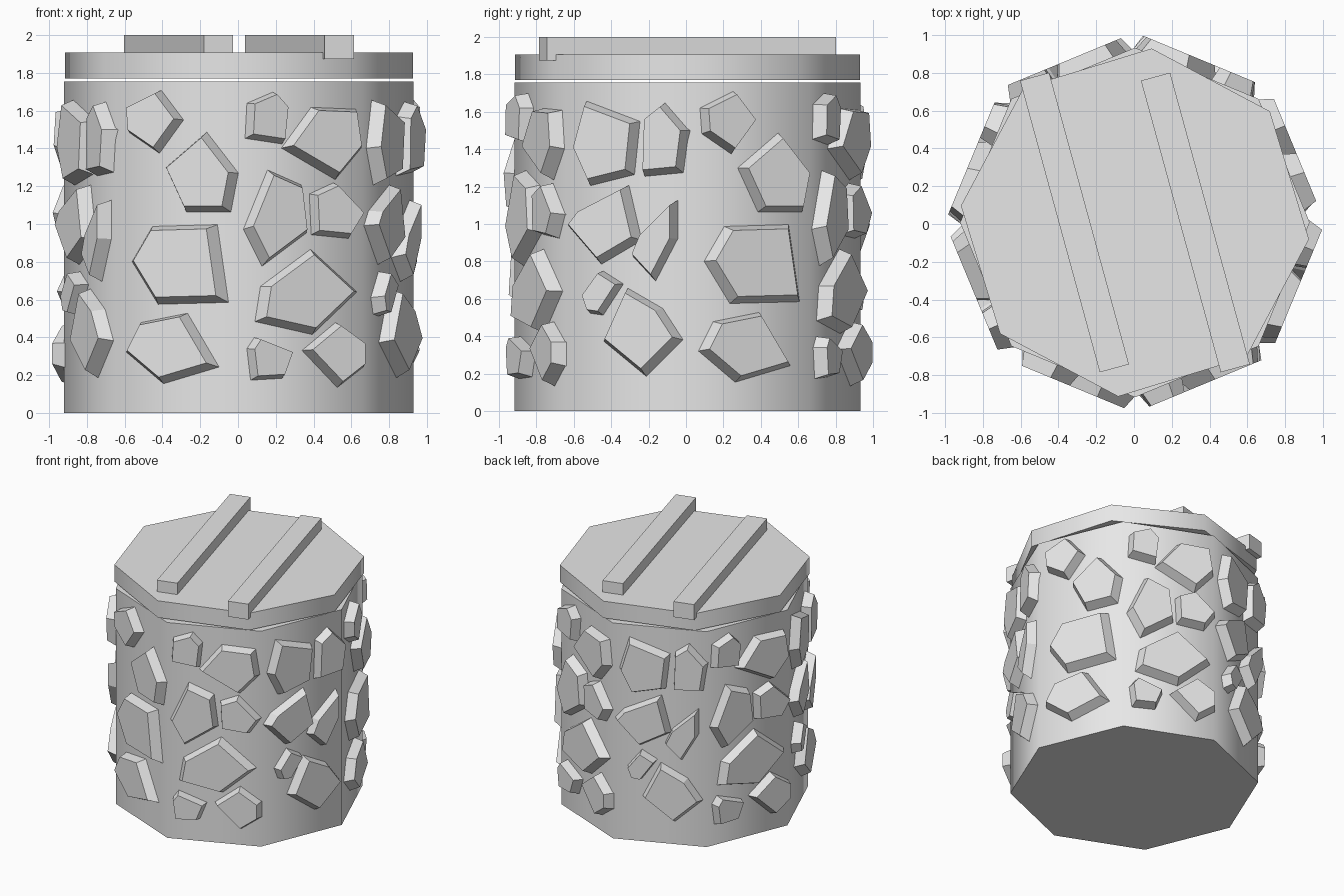
import bpy
import bmesh
from math import radians, cos, pi
from mathutils import Vector

if "Cube" in bpy.data.objects:
    bpy.data.objects.remove(bpy.data.objects["Cube"], do_unlink=True)

SIDES = 8
RADIUS = 0.925
STEP = 2 * pi / SIDES
APOTHEM = RADIUS * cos(STEP / 2)
CENTRE = Vector((0.005, 0.008, 0))

stone_grey = bpy.data.materials.new("pale_stone_grey")
stone_grey.use_nodes = True
GREY = (0.8, 0.8, 0.8, 1)
stone_grey.diffuse_color = GREY
stone_grey.node_tree.nodes["Principled BSDF"].inputs["Base Color"].default_value = GREY


def drum(name, bottom, top, turn):
    """Eight-sided drum with smooth sides and sharp rims."""
    bpy.ops.mesh.primitive_cylinder_add(
        vertices=SIDES, radius=RADIUS, depth=top - bottom,
        location=CENTRE + Vector((0, 0, (bottom + top) / 2)),
        rotation=(0, 0, turn))
    obj = bpy.context.object
    obj.name = name
    obj.data.materials.append(stone_grey)
    bpy.ops.object.shade_smooth_by_angle(angle=radians(60))
    return obj


def plank(name, x):
    """Batten laid across the lid, hanging slightly over its edge."""
    bpy.ops.mesh.primitive_cube_add(
        size=1, location=CENTRE + Vector((x, 0, 1.937)),
        rotation=(0, 0, radians(15.3)))
    obj = bpy.context.object
    obj.name = name
    obj.scale = (0.16, 1.6, 0.126)
    obj.data.materials.append(stone_grey)


def stone_mesh(name, outline, depth=0.075, sink=0.01, taper=0.84):
    """Chipped stone: a flat outline on the wall, tapering outwards."""
    bm = bmesh.new()
    mid = sum((Vector(p) for p in outline), Vector((0, 0))) / len(outline)
    base, front = [], []
    for p in outline:
        inner = mid + (Vector(p) - mid) * taper + Vector((0, 0.008))
        base.append(bm.verts.new((p[0], -APOTHEM + sink, p[1])))
        front.append(bm.verts.new((inner.x, -APOTHEM - depth, inner.y)))
    bm.faces.new(base)
    bm.faces.new(front)
    for i in range(len(base)):
        j = (i + 1) % len(base)
        bm.faces.new((base[i], base[j], front[j], front[i]))
    bmesh.ops.recalc_face_normals(bm, faces=bm.faces)
    mesh = bpy.data.meshes.new(name)
    bm.to_mesh(mesh)
    bm.free()
    mesh.materials.append(stone_grey)
    return mesh


# Body, lid and battens
drum("well_wall", 0, 1.755, 0)
drum("lid", 1.77, 1.907, radians(-5.5))
plank("lid_batten_left", 0.32)
plank("lid_batten_right", -0.32)

# Stone outlines on three neighbouring wall panels (across, height)
panel_a = [
    [(-.59, 1.62), (-.41, 1.71), (-.29, 1.55), (-.42, 1.37), (-.58, 1.48)],
    [(-.17, 1.49), (-.39, 1.3), (-.28, 1.06), (-.04, 1.06), (0, 1.27)],
    [(-.46, .99), (-.11, 1), (-.05, .58), (-.43, .57), (-.57, .8)],
    [(-.52, .48), (-.27, .53), (-.1, .24), (-.4, .15), (-.6, .32)],
]
panel_b = [
    [(.04, 1.64), (.18, 1.7), (.25, 1.62), (.23, 1.42), (.03, 1.45)],
    [(.38, 1.62), (.62, 1.61), (.65, 1.4), (.51, 1.23), (.22, 1.4)],
    [(.15, 1.29), (.33, 1.21), (.36, .95), (.12, .77), (.02, .97)],
    [(.5, 1.22), (.66, 1.05), (.58, .92), (.38, .94), (.37, 1.16)],
    [(.38, .87), (.63, .64), (.39, .41), (.08, .48), (.11, .67)],
    [(.08, .4), (.28, .32), (.23, .18), (.06, .17), (.04, .34)],
    [(.51, .48), (.66, .37), (.66, .24), (.52, .13), (.33, .33)],
]
panel_c = [
    [(-.54, 1.66), (-.25, 1.55), (-.28, 1.26), (-.52, 1.2), (-.61, 1.4)],
    [(-.12, 1.65), (.01, 1.5), (-.02, 1.27), (-.23, 1.25), (-.22, 1.57)],
    [(-.31, 1.21), (-.24, .91), (-.46, .78), (-.64, .99), (-.58, 1.07)],
    [(-.05, 1.13), (-.05, .92), (-.17, .69), (-.29, .82), (-.24, .94)],
    [(-.45, .75), (-.34, .68), (-.45, .51), (-.52, .52), (-.55, .61)],
    [(-.32, .66), (-.13, .55), (-.02, .38), (-.22, .18), (-.45, .37)],
]

# Each panel repeats around the wall: panel, sideways centre, panel slots
half = RADIUS * cos(pi / 4) / 2
layout = [
    (panel_a, -half, (-0.5, 2.5)),
    (panel_b, half, (0.5, 3.5, 5.5)),
    (panel_c, -half, (1.5, 4.5, 6.5)),
]
count = 0
for stones, middle, slots in layout:
    for outline in stones:
        flat = [((x - middle) / cos(STEP / 2), z) for x, z in outline]
        mesh = stone_mesh("wall_stone", flat)
        for slot in slots:
            count += 1
            obj = bpy.data.objects.new("wall_stone_%d" % count, mesh)
            obj.location = CENTRE
            obj.rotation_euler.z = slot * STEP
            bpy.context.collection.objects.link(obj)
